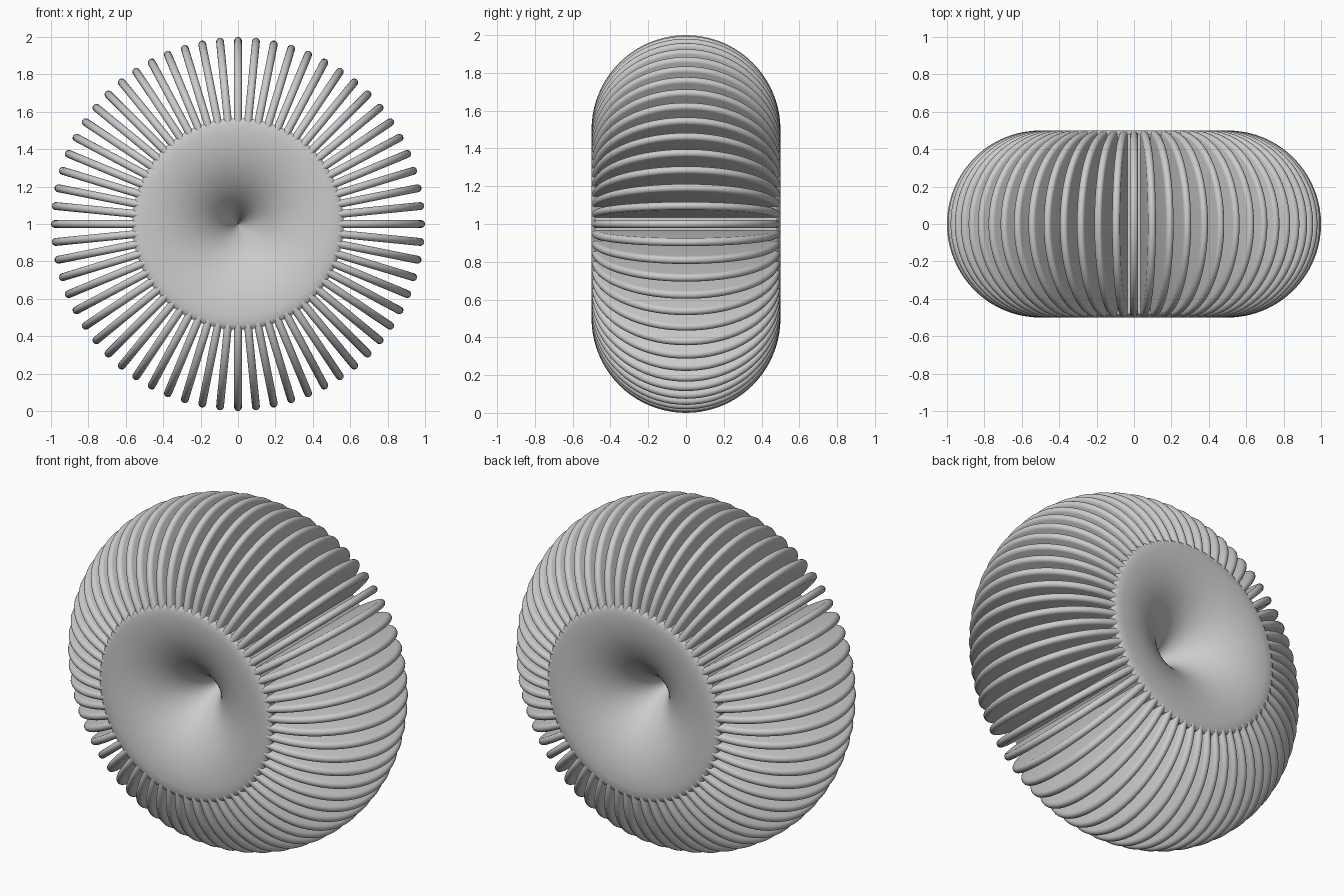
import bpy, bmesh
from math import sin, cos, pi, sqrt
from mathutils import Matrix

if "Cube" in bpy.data.objects:
    bpy.data.objects.remove(bpy.data.objects["Cube"])

FINS = 64        # number of radial fins
R = 0.5          # radius of each fin and of the ring it sits on
T = 0.021        # half thickness of a fin
CORE = 0.565     # radius of the hub
CENTRE = 1.0     # height of the axis


def finish(bm, name):
    bmesh.ops.recalc_face_normals(bm, faces=bm.faces[:])
    for f in bm.faces:
        f.smooth = True
    me = bpy.data.meshes.new(name)
    bm.to_mesh(me)
    bm.free()
    me.set_sharp_from_angle(angle=0.7)
    return me


def place(me, name, angle=0.0):
    ob = bpy.data.objects.new(name, me)
    ob.matrix_world = Matrix.Translation((0, 0, CENTRE)) @ Matrix.Rotation(angle, 4, 'Y')
    bpy.context.collection.objects.link(ob)
    return ob


def skin(bm, rings):
    # quads between successive closed rings of vertices
    n = len(rings[0])
    for a, b in zip(rings, rings[1:]):
        for j in range(n):
            k = (j + 1) % n
            bm.faces.new((a[j], a[k], b[k], b[j]))


# hub: smooth funnel on both ends, turned about the y axis
bm = bmesh.new()
half = []
for i in range(1, 25):
    a = pi / 2 * i / 24
    half.append((R - R * cos(a), R * sin(a)))
half += [(0.535, sqrt(R * R - 0.035 ** 2)), (0.555, 0.492), (CORE, 0.482)]
profile = [(r, -y) for r, y in half] + [(r, y) for r, y in reversed(half)]
SEG = 128
rings = [[bm.verts.new((r * cos(2 * pi * j / SEG), y, r * sin(2 * pi * j / SEG)))
          for j in range(SEG)] for r, y in profile]
skin(bm, rings)
bm.faces.new(rings[0])
bm.faces.new(rings[-1])
place(finish(bm, "hub"), "hub")

# fin: half disc with a rounded rim
bm = bmesh.new()
section = [(0.02, -T)]
for i in range(9):
    a = -pi / 2 + pi * i / 8
    section.append((R - T + T * cos(a), T * sin(a)))
section.append((0.02, T))
ARC = 40
rings = []
for i in range(ARC + 1):
    a = -pi / 2 + pi * i / ARC
    rings.append([bm.verts.new((R + p * cos(a), p * sin(a), t)) for p, t in section])
skin(bm, rings)
bm.faces.new(rings[0])
bm.faces.new(rings[-1])
fin = finish(bm, "fin")
for i in range(FINS):
    place(fin, f"fin_{i:02d}", 2 * pi * i / FINS)
